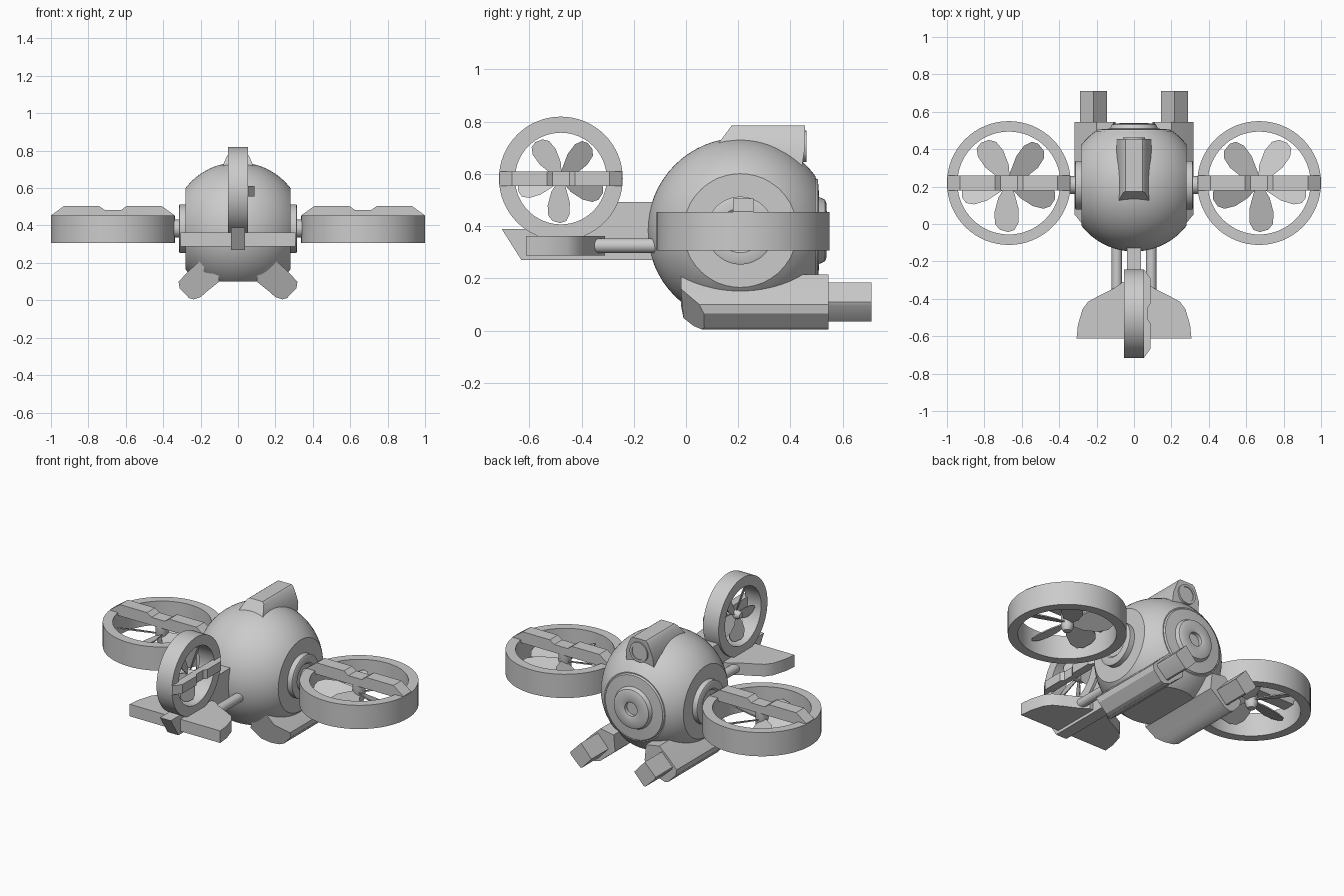
import bpy, bmesh, math
from mathutils import Matrix, Vector

if "Cube" in bpy.data.objects:
    bpy.data.objects.remove(bpy.data.objects["Cube"])

GREY = bpy.data.materials.new("hull_grey")
GREY.diffuse_color = (0.6, 0.6, 0.6, 1)
GREY.use_nodes = True
GREY.node_tree.nodes["Principled BSDF"].inputs["Base Color"].default_value = GREY.diffuse_color
CY, CZ, R = 0.208, 0.383, 0.355          # hull centre and radius
ALONG_X = Matrix(((0, 0, 1, 0), (1, 0, 0, 0), (0, 1, 0, 0), (0, 0, 0, 1)))
ALONG_Y = Matrix(((1, 0, 0, 0), (0, 0, 1, 0), (0, -1, 0, 0), (0, 0, 0, 1)))
MIRROR_X = Matrix.Scale(-1, 4, (1, 0, 0))


def finish(name, bm, matrix=Matrix()):
    bm.transform(matrix)
    bmesh.ops.recalc_face_normals(bm, faces=bm.faces)
    me = bpy.data.meshes.new(name)
    bm.to_mesh(me)
    bm.free()
    me.materials.append(GREY)
    ob = bpy.data.objects.new(name, me)
    bpy.context.collection.objects.link(ob)
    bpy.ops.object.select_all(action='DESELECT')
    ob.select_set(True)
    bpy.context.view_layer.objects.active = ob
    bpy.ops.object.shade_smooth_by_angle(angle=math.radians(30))
    return ob


def lathe(name, profile, matrix, seg=48, closed=False):
    """Spin (radius, height) points about local z."""
    bm = bmesh.new()
    vs = [bm.verts.new((r, 0, z)) for r, z in profile]
    pairs = list(zip(vs, vs[1:])) + ([(vs[-1], vs[0])] if closed else [])
    edges = [bm.edges.new(p) for p in pairs]
    bmesh.ops.spin(bm, geom=vs + edges, cent=(0, 0, 0), axis=(0, 0, 1),
                   angle=math.tau, steps=seg, use_merge=True)
    bmesh.ops.remove_doubles(bm, verts=bm.verts, dist=1e-5)
    return finish(name, bm, matrix)


def loft(name, a, b, matrix=Matrix()):
    """Join two matching outlines into a closed solid."""
    bm = bmesh.new()
    va, vb = [[bm.verts.new(p) for p in s] for s in (a, b)]
    bm.faces.new(va)
    bm.faces.new(vb)
    n = len(va)
    for i in range(n):
        j = (i + 1) % n
        bm.faces.new((va[i], va[j], vb[j], vb[i]))
    return finish(name, bm, matrix)


def rotor(tag, matrix, inner, blade_len):
    # duct ring
    lathe(tag + "_duct", [(inner, -.073), (.331, -.073), (.331, .073), (inner, .073)],
          matrix, 64, True)
    # notched cross bar
    half = [(.328, .055), (.328, .076), (.26, .125), (.075, .125), (.045, .104)]
    prof = half + [(-x, z) for x, z in reversed(half)]
    loft(tag + "_bar", [(x, -.039, z) for x, z in prof],
         [(x, .039, z) for x, z in prof], matrix)
    # hub
    lathe(tag + "_hub", [(0, -.06), (.022, -.055), (.036, -.03), (.036, .06), (0, .06)],
          matrix, 24)
    # five pitched paddle blades
    outline = [(.02, -.02), (.08, -.055), (.16, -.075), (.22, -.07), (.25, -.045), (.262, 0),
               (.25, .035), (.21, .055), (.14, .055), (.07, .035), (.02, .02)]
    k = blade_len / .262
    for i in range(5):
        turn = Matrix.Rotation(math.radians(125 + 72 * i), 4, 'Z')
        pts = [(x * k, y * k, y * .45) for x, y in outline]
        loft(f"{tag}_blade_{i}", [(x, y, z - .004) for x, y, z in pts],
             [(x, y, z + .004) for x, y, z in pts], matrix @ turn)


# Round hull with flat cuts at the sides, back and belly
bm = bmesh.new()
bmesh.ops.create_uvsphere(bm, u_segments=64, v_segments=32, radius=R)
for co, no in (((.28, 0, 0), (1, 0, 0)), ((-.28, 0, 0), (-1, 0, 0)),
               ((0, .288, 0), (0, 1, 0)), ((0, 0, -.283), (0, 0, -1))):
    cut = bmesh.ops.bisect_plane(bm, geom=bm.verts[:] + bm.edges[:] + bm.faces[:],
                                 plane_co=co, plane_no=no, clear_outer=True)
    rim = [e for e in cut['geom_cut'] if isinstance(e, bmesh.types.BMEdge)]
    bmesh.ops.edgeloop_fill(bm, edges=rim)
finish("hull", bm, Matrix.Translation((0, CY, CZ)))

# Stepped lens on the back
lathe("rear_lens", [(.208, .485), (.195, .505), (.128, .510), (.118, .532), (.105, .537),
                    (.055, .540), (.042, .535), (.042, .512), (0, .512)],
      Matrix.Translation((0, 0, CZ)) @ ALONG_Y)

# Humped duct on top, with a round outlet at the back
half = [(.095, .58), (.092, .69), (.075, .735), (.058, .775), (.045, .785)]
prof = half + [(-x, z) for x, z in reversed(half)]
loft("top_duct", [(x, .175 - max(0, .785 - z) * .75, z) for x, z in prof],
     [(x, .455 - max(0, .70 - z) * .15, z) for x, z in prof])
lathe("duct_rim", [(.06, .44), (.06, .462), (.045, .462), (.045, .457), (0, .457)],
      Matrix.Translation((0, 0, .705)) @ ALONG_Y, 32)

# Rotors: two level ones at the sides, a smaller upright one on the tail
left = Matrix.Translation((-.669, .219, .38))
rotor("left_rotor", left, .275, .262)
rotor("right_rotor", MIRROR_X @ left, .275, .262)
rotor("tail_rotor", Matrix.Translation((0, -.479, .582)) @ ALONG_X @ Matrix.Scale(.716, 4),
      .245, .238)

# Pod outline, starting on the upper outer edge
pod = [(.20, .215), (.26, .16), (.318, .10), (.312, .065), (.262, .012), (.238, .005),
       (.20, .017), (.165, .048), (.10, .10), (.11, .20)]
for side, m in (("right", Matrix()), ("left", MIRROR_X)):
    # side mounts
    lathe(side + "_mount", [(.13, .27), (.13, .312), (.122, .316), (.085, .316),
                            (.075, .308), (.048, .308), (.048, .375), (0, .375)],
          m @ Matrix.Translation((0, CY, CZ)) @ ALONG_X)
    # landing pods, front end bevelled towards the outside
    loft(side + "_pod", [(x, -.02 + max(0, x - z - .10) * .6, z) for x, z in pod],
         [(x, .545, z) for x, z in pod], m)
    # square barrels set on edge
    sq = [(.217, .185), (.29, .11), (.285, .095), (.222, .035), (.21, .035), (.145, .105)]
    loft(side + "_barrel", [(x, .50, z) for x, z in sq],
         [(x, .71, z) for x, z in sq], m)
    # tail struts
    lathe(side + "_strut", [(0, -.36), (.028, -.36), (.028, .05), (0, .05)],
          m @ Matrix.Translation((.092, 0, .325)) @ ALONG_Y, 24)

# Tail boom
boom = [(-.705, .388), (-.63, .27), (.0, .27), (.0, .492), (-.26, .492), (-.32, .43),
        (-.40, .388)]
loft("tail_boom", [(-.037, y, z) for y, z in boom], [(.037, y, z) for y, z in boom])

# Tail plane with rounded leading corners
half = [(.307, -.612), (.30, -.54), (.275, -.455), (.245, -.415), (.19, -.385), (.11, -.345),
        (.06, -.31)]
plan = half + [(-x, y) for x, y in reversed(half)]
loft("tail_plane", [(x, y, .288) for x, y in plan], [(x, y, .362) for x, y in plan])
